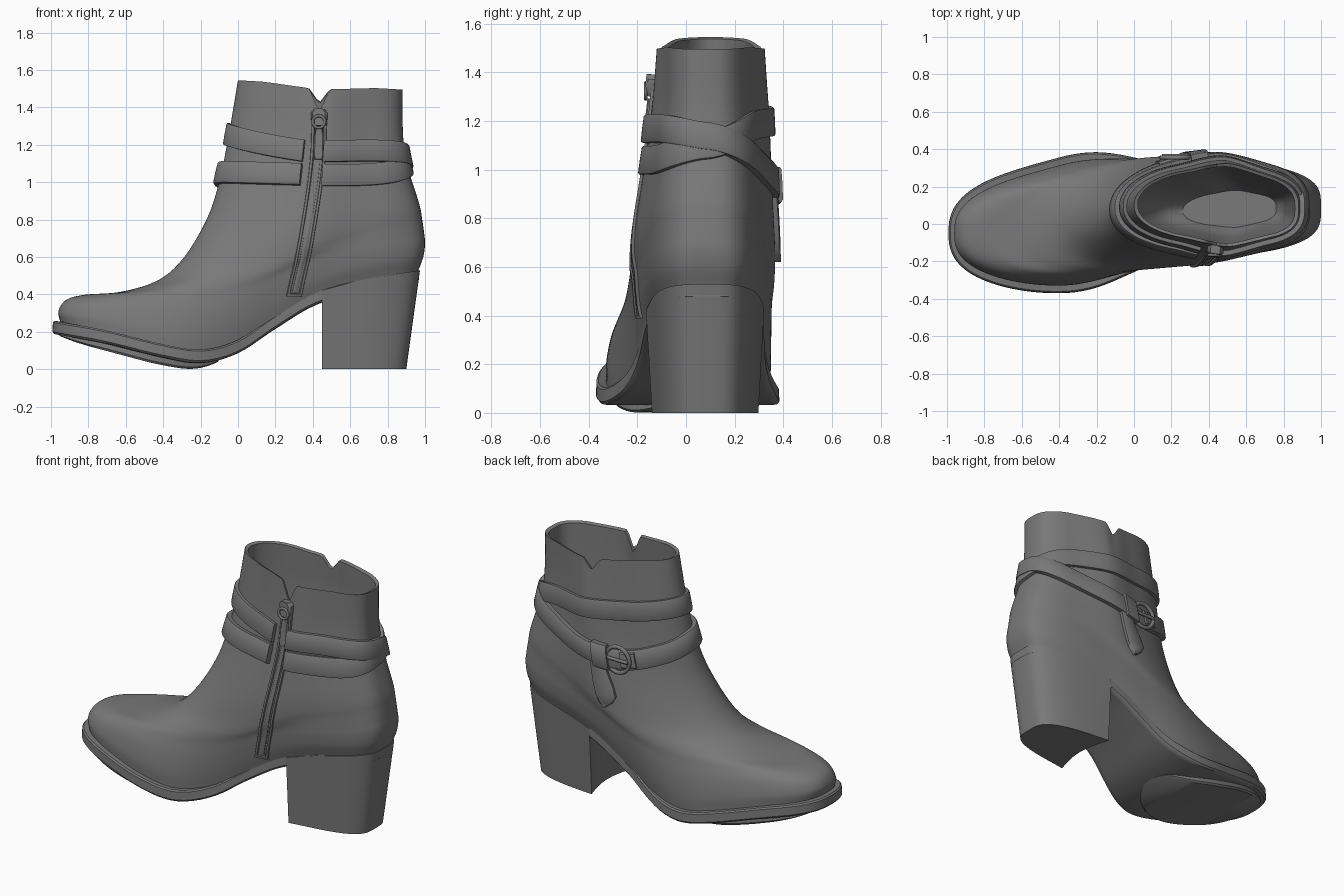
import bpy, bmesh, math
from mathutils import Vector

cube = bpy.data.objects.get("Cube")
if cube:
    bpy.data.objects.remove(cube)

PI = math.pi
N = 144
leather = bpy.data.materials.new("grey_leather")
leather.use_nodes = True
leather.diffuse_color = (0.19, 0.19, 0.19, 1)
bsdf = next(n for n in leather.node_tree.nodes if n.type == "BSDF_PRINCIPLED")
bsdf.inputs["Base Color"].default_value = (0.19, 0.19, 0.19, 1)
bsdf.inputs["Roughness"].default_value = 0.6


def curve(tab, x):
    """Smooth curve through (x, value) pairs."""
    x = min(max(x, tab[0][0]), tab[-1][0])
    n = len(tab)
    i = 0
    while i < n - 2 and x > tab[i + 1][0]:
        i += 1

    def slope(k):
        a, b = tab[max(k - 1, 0)], tab[min(k + 1, n - 1)]
        return (b[1] - a[1]) / (b[0] - a[0])
    (x0, y0), (x1, y1) = tab[i], tab[i + 1]
    h = x1 - x0
    t = (x - x0) / h
    return ((2*t**3 - 3*t*t + 1) * y0 + (t**3 - 2*t*t + t) * h * slope(i)
            + (3*t*t - 2*t**3) * y1 + (t**3 - t*t) * h * slope(i + 1))


def finish(obj):
    bpy.ops.object.select_all(action="DESELECT")
    obj.select_set(True)
    bpy.context.view_layer.objects.active = obj
    obj.data.materials.append(leather)
    bpy.ops.object.shade_smooth_by_angle(angle=math.radians(42))


def loft(name, rings, start=None, end=None):
    """Skin closed loops; ends may be capped by 'strip' or 'ngon'."""
    bm = bmesh.new()
    vs = [[bm.verts.new(p) for p in r] for r in rings]
    n = len(rings[0])
    for a, b in zip(vs, vs[1:]):
        for i in range(n):
            j = (i + 1) % n
            bm.faces.new((a[i], a[j], b[j], b[i]))
    for ring, kind in ((vs[0], start), (vs[-1], end)):
        if kind == "ngon":
            bm.faces.new(ring)
        elif kind == "strip":
            for i in range(n // 2):
                ids = list(dict.fromkeys([i, i + 1, (n-i-1) % n, (n-i) % n]))
                if len(ids) > 2:
                    bm.faces.new([ring[k] for k in ids])
    bmesh.ops.recalc_face_normals(bm, faces=bm.faces)
    me = bpy.data.meshes.new(name)
    bm.to_mesh(me)
    bm.free()
    obj = bpy.data.objects.new(name, me)
    bpy.context.collection.objects.link(obj)
    finish(obj)


# Foot axis, sole line, and rings: front x z, back x z, three half widths, sag
AXIS = [(-1, -.05), (-.5, -.02), (0, .05), (.5, .08), (1, .085)]
SOLE = [(-1, .265), (-.95, .25), (-.7, .2), (-.4, .125), (-.2, .097),
        (0, .15), (.2, .28), (.4, .4), (.6, .465), (.97, .53)]
OUTER = [(-.95, .25, .965, .53, .345, .26, .25, 1),
         (-.96, .31, .99, .60, .345, .275, .272, .9),
         (-.92, .37, 1.0, .67, .33, .285, .28, .72),
         (-.82, .398, .995, .73, .31, .29, .28, .5),
         (-.62, .415, .985, .80, .305, .295, .275, .32),
         (-.42, .48, .975, .86, .295, .293, .27, .18),
         (-.28, .61, .955, .93, .28, .287, .26, .06),
         (-.155, .83, .92, 1.04, .25, .27, .24, 0),
         (-.09, 1.05, .89, 1.17, .22, .255, .22, 0),
         (-.045, 1.28, .88, 1.32, .205, .24, .205, 0),
         (0, 1.545, .88, 1.495, .195, .225, .2, 0)]
INNER = [(.02, 1.537, .86, 1.487, .18, .208, .183, 0),
         (0, 1.28, .85, 1.32, .18, .21, .18, 0),
         (0, 1.05, .84, 1.15, .17, .2, .17, 0),
         (.03, .83, .82, .9, .15, .18, .15, 0),
         (.13, .62, .8, .7, .12, .15, .12, 0),
         (.26, .52, .76, .58, .09, .1, .09, 0)]


def rows(table, per):
    cols = [list(enumerate(c)) for c in zip(*table)]
    return [[curve(c, k / per) for c in cols] for k in range((len(table)-1)*per + 1)]


FINE = rows(OUTER, 40)


def row_at(v):
    f = min(max(v * 40, 0), len(FINE) - 1.001)
    i = int(f)
    return [a + (b - a) * (f - i) for a, b in zip(FINE[i], FINE[i + 1])]


def ease(a, b, x):
    t = min(max((x - a) / (b - a), 0), 1)
    return t * t * (3 - 2 * t)


def point(row, th):
    """Ring point; the outline is squarer at the heel and leans to +y at the shin."""
    xf, zf, xb, zb, wf, wm, wb, sag = row
    u, s = (1 - math.cos(th)) / 2, math.sin(th)
    x = xf + (xb - xf) * u
    w = wf + (wm - wf) * ease(.3, .6, u) + (wb - wm) * ease(.55, .85, u)
    power = .95 - .2 * sag - (.28 - .06 * sag) * ease(.55, .9, u)
    y = curve(AXIS, x) + math.copysign(abs(s) ** power, s) * w
    y += .05 * ease(.5, 1.3, zf) * (1 - u)
    dip = curve(SOLE, -.95 + 1.915 * u) - (.25 + .28 * u)
    return Vector((x, y, zf + (zb - zf) * u + sag * dip))


def notched(row, th):
    """Collar point with the V cuts at the two sides."""
    p = point(row, th)
    depth = .12 if math.sin(th) < 0 else .07
    d = abs(p.x - .435)
    cut = depth * max(0, 1 - d / .055) + .025 * max(0, 1 - d / .3)
    p.z -= cut * min(max((p.z - 1.25) / .25, 0), 1)
    return p


def on(v, th, t):
    """Point lifted by t off the leather."""
    v = min(max(v, .03), 9.97)
    p = point(row_at(v), th)
    n = (point(row_at(v), th + .02) - point(row_at(v), th - .02)).cross(
        point(row_at(v + .03), th) - point(row_at(v - .03), th)).normalized()
    if n.dot(p - Vector((.42, .08, p.z))) < 0:
        n = -n
    return p + n * t


def solve(theta_of, z):
    lo, hi = 0, 10
    for _ in range(18):
        v = (lo + hi) / 2
        if point(row_at(v), theta_of(row_at(v))).z < z:
            lo = v
        else:
            hi = v
    return v, theta_of(row_at(v))


def at(x, z, side, t):
    def theta(r):
        u = min(max((x - r[0]) / (r[2] - r[0]), 0), 1)
        return side * math.acos(1 - 2 * u)
    return on(*solve(theta, z), t)


# Upper with its lining
angles = [2 * PI * i / N for i in range(N)]
shell = rows(OUTER, 6) + rows(INNER, 5)
loft("boot_upper", [[notched(r, a) for a in angles] for r in shell], None, "strip")


# Sole and welt
def edge(th, d):
    p = point(OUTER[0], th)
    g = point(OUTER[0], th + .01) - point(OUTER[0], th - .01)
    n = Vector((g.y, -g.x, 0)).normalized()
    if n.dot(p - Vector((p.x * .8, curve(AXIS, p.x), p.z))) < 0:
        n = -n
    return p + n * d


def sole_ring(extra, dz):
    out = []
    for a in angles:
        x = point(OUTER[0], a).x
        out.append(edge(a, .04 * (1 - ease(-.25, .25, x)) + extra) + Vector((0, 0, dz)))
    return out


loft("sole", [sole_ring(-.06, .004), sole_ring(-.008, .008), sole_ring(0, 0),
              sole_ring(.002, -.05), sole_ring(-.008, -.062), sole_ring(-.03, -.065)],
     "strip", "strip")


# Forefoot tread plate with feathered ends
def tread(scale, dz):
    out = []
    for a in angles:
        x = -.53 - .43 * scale * math.cos(a)
        y = curve(AXIS, x) + .285 * scale * math.copysign(abs(math.sin(a)) ** .85, math.sin(a))
        drop = dz * (1 - abs((x + .53) / .46) ** 3)
        out.append(Vector((x, y, max(0, curve(SOLE, x) - .063 + drop))))
    return out


loft("tread_plate", [tread(.98, .02), tread(1, -.03), tread(.97, -.042)], "strip", "strip")

# Block heel with a hollowed front
arc = [2.05 + (2 * PI - 4.1) * i / 48 for i in range(49)]
top = [edge(a, .008) for a in arc]
for i in range(1, 12):
    p = top[48].lerp(top[0], i / 12)
    p.x += .05 * math.sin(PI * i / 12)
    top.append(p)


def heel_ring(k):
    return [Vector((.45 + (p.x - .45) * (1 - .14 * k), .085 + (p.y - .085) * (1 - .1 * k),
                    p.z * (1 - k))) for p in top]


loft("block_heel", [heel_ring(k) for k in (0, .33, .67, 1)], "ngon", "ngon")


# Wrapped straps, each given as height against turn
def strap(name, path, a, b, height, t, steps=110):
    rings = []
    for i in range(steps + 1):
        f = a + (b - a) * i / steps
        z = curve(path, f)
        sect = [(-.5, -.015), (-.5, t * .85), (-.44, t), (0, t * 1.04), (.44, t), (.5, t * .85), (.5, -.015)]
        rings.append([on(*solve(lambda r: -f * PI, z + k * height), d) for k, d in sect])
    loft(name, rings, "ngon", "ngon")


LOW = [(.5, 1.165), (.8, 1.165), (1, 1.135), (1.25, 1.04), (1.5, .935), (1.62, .925),
       (1.78, .98), (2, 1.045), (2.5, 1.04)]
HIGH = [(.5, 1.035), (.75, 1.045), (1, 1.10), (1.25, 1.175), (1.5, 1.2), (2, 1.255), (2.5, 1.16)]
strap("buckled_strap", LOW, .535, 2.465, .115, .03)
strap("upper_strap", HIGH, .535, 2.465, .115, .022)
strap("strap_keeper", LOW, 1.495, 1.55, .145, .045, 8)
strap("strap_end", LOW, 1.60, 1.66, .09, .043, 8)


# Patches that lie on the side of the boot: rows of x, z, half width
def patch(name, path, side, t):
    rings = []
    for x, z, w in path:
        sect = [(-1, -.01), (-1, t * .75), (-.75, t), (.75, t), (1, t * .75), (1, -.01)]
        rings.append([at(x + k * w, z, side, d) for k, d in sect])
    loft(name, rings, "ngon", "ngon")


patch("strap_tail", [(.37, .92, .045), (.35, .83, .05), (.32, .75, .062),
                     (.30, .69, .064), (.30, .65, .042), (.305, .62, .008)], 1, .024)

# Zip with piping on both sides
ZIP = [(.4, .30), (.7, .365), (1.1, .425), (1.4, .437)]
for name, dx, w, t, z0, z1 in (("zip_piping_front", -.032, .008, .012, .4, 1.36),
                               ("zip_piping_back", .032, .008, .012, .4, 1.36),
                               ("zip_teeth", 0, .013, .008, .41, 1.38)):
    zs = [z0 + (z1 - z0) * i / 30 for i in range(31)]
    patch(name, [(curve(ZIP, z) + dx, z, w) for z in zs], -1, t)
patch("zip_end", [(.30, .39, .04), (.30, .405, .04)], -1, .012)
patch("zip_slider", [(.437, 1.30, .022), (.437, 1.33, .04), (.437, 1.37, .042), (.437, 1.39, .025)], -1, .035)
patch("zip_pull", [(.432, 1.12, .02), (.433, 1.14, .026), (.435, 1.24, .026), (.437, 1.29, .016)], -1, .024)


# Metal rings
def ring(name, loc, major, minor):
    bpy.ops.mesh.primitive_torus_add(location=loc, rotation=(PI / 2, 0, 0), major_radius=major,
                                     minor_radius=minor, major_segments=32, minor_segments=10)
    bpy.context.object.name = name
    finish(bpy.context.object)


ring("buckle_frame", at(.235, .925, 1, .036), .08, .012)
ring("zip_pull_ring", at(.437, 1.32, -1, .036), .032, .008)

# Buckle prong
bpy.ops.mesh.primitive_cylinder_add(vertices=12, radius=.01, depth=.15,
                                    location=at(.235, .925, 1, .046), rotation=(0, PI / 2, 0))
bpy.context.object.name = "buckle_prong"
finish(bpy.context.object)
